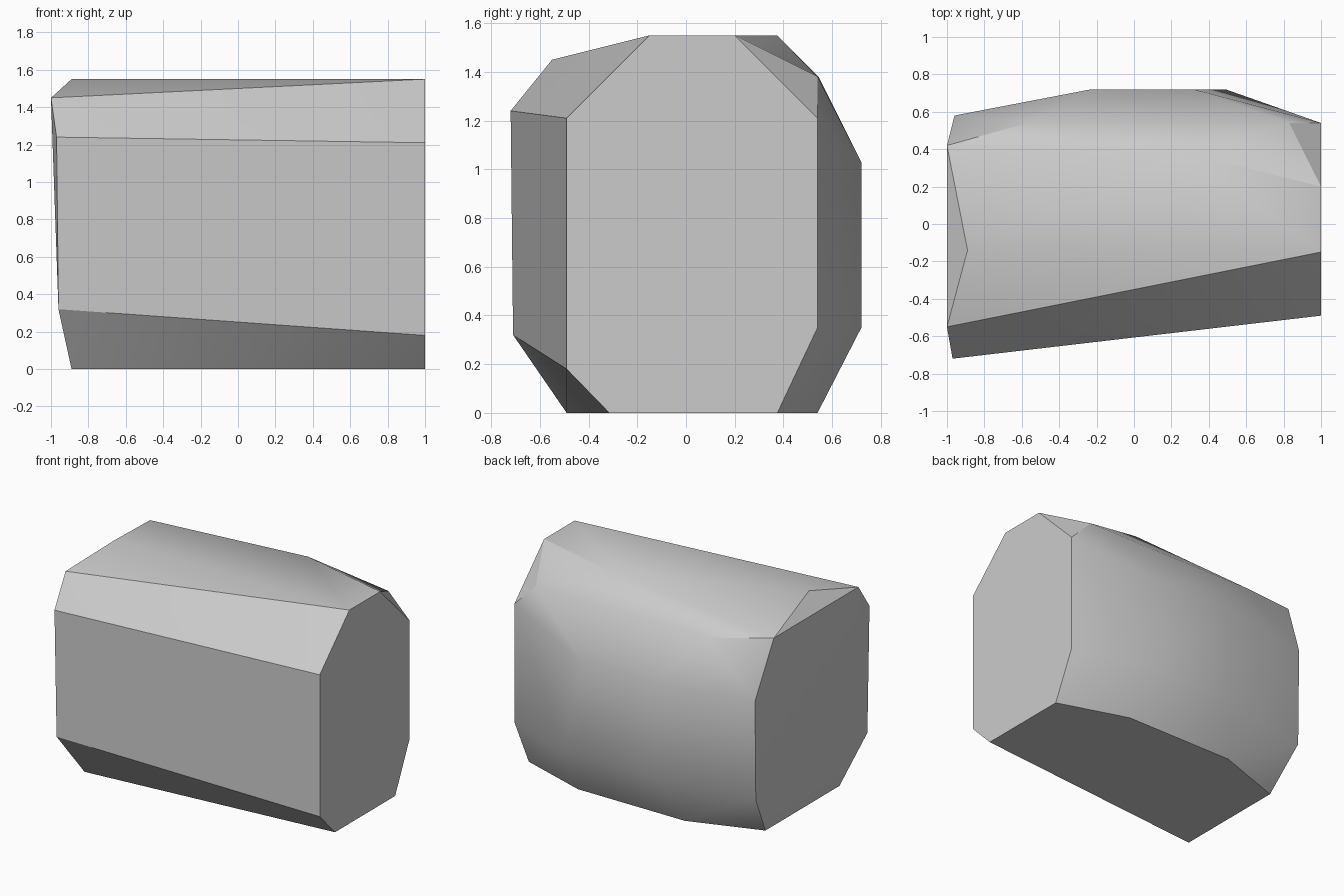
import bpy
import bmesh
from math import radians

old_cube = bpy.data.objects.get("Cube")
if old_cube:
    bpy.data.objects.remove(old_cube, do_unlink=True)


def make_material(name, color):
    material = bpy.data.materials.new(name)
    material.use_nodes = True
    material.diffuse_color = color
    shader = material.node_tree.nodes["Principled BSDF"]
    shader.inputs["Base Color"].default_value = color
    return material


def hull_object(name, points, material, smooth_angle):
    """Wrap points in a convex skin, merge coplanar faces, smooth shallow edges."""
    bm = bmesh.new()
    for point in points:
        bm.verts.new(point)
    result = bmesh.ops.convex_hull(bm, input=bm.verts[:])
    unused = [item for item in result["geom_interior"] if isinstance(item, bmesh.types.BMVert)]
    bmesh.ops.delete(bm, geom=unused, context="VERTS")
    bmesh.ops.dissolve_limit(bm, angle_limit=radians(1.5), verts=bm.verts[:], edges=bm.edges[:])
    bmesh.ops.recalc_face_normals(bm, faces=bm.faces[:])
    mesh = bpy.data.meshes.new(name)
    bm.to_mesh(mesh)
    bm.free()
    mesh.materials.append(material)
    obj = bpy.data.objects.new(name, mesh)
    bpy.context.collection.objects.link(obj)
    bpy.ops.object.select_all(action="DESELECT")
    obj.select_set(True)
    bpy.context.view_layer.objects.active = obj
    bpy.ops.object.shade_smooth_by_angle(angle=smooth_angle)
    return obj


top = 1.55

# Flat octagonal end, as (y, z) on one plane
flat_end_x = 1
flat_end = [(-.49, .18), (-.49, 1.21), (-.15, top), (.2, top),
            (.54, 1.21), (.54, .35), (.375, 0), (-.315, 0)]

# Wider, slightly domed end
domed_end = [(-.96, -.71, .32), (-.97, -.72, 1.24), (-1, -.55, 1.45),
             (-.89, -.14, top), (-1, .42, 1.45), (-.96, .58, 1.04),
             (-.96, .57, .32), (-.89, .36, 0), (-.89, -.49, 0)]

# Swelling along the back, from the base up to the crown
back_base = [(-.37, .54, 0), (.49, .54, 0)]
back_wall = [(x, .72, z) for x, z in
             ((-.23, .35), (.49, .35), (-.23, 1.03), (.32, 1.03))]
back_crown = [(-.55, .545, 1.38), (.83, .54, 1.38), (.3, .375, top)]

stone_grey = make_material("stone_grey", (.6, .6, .6, 1))
corners = [(flat_end_x, y, z) for y, z in flat_end]
corners += domed_end + back_base + back_wall + back_crown
hull_object("stone_block", corners, stone_grey, radians(30))
